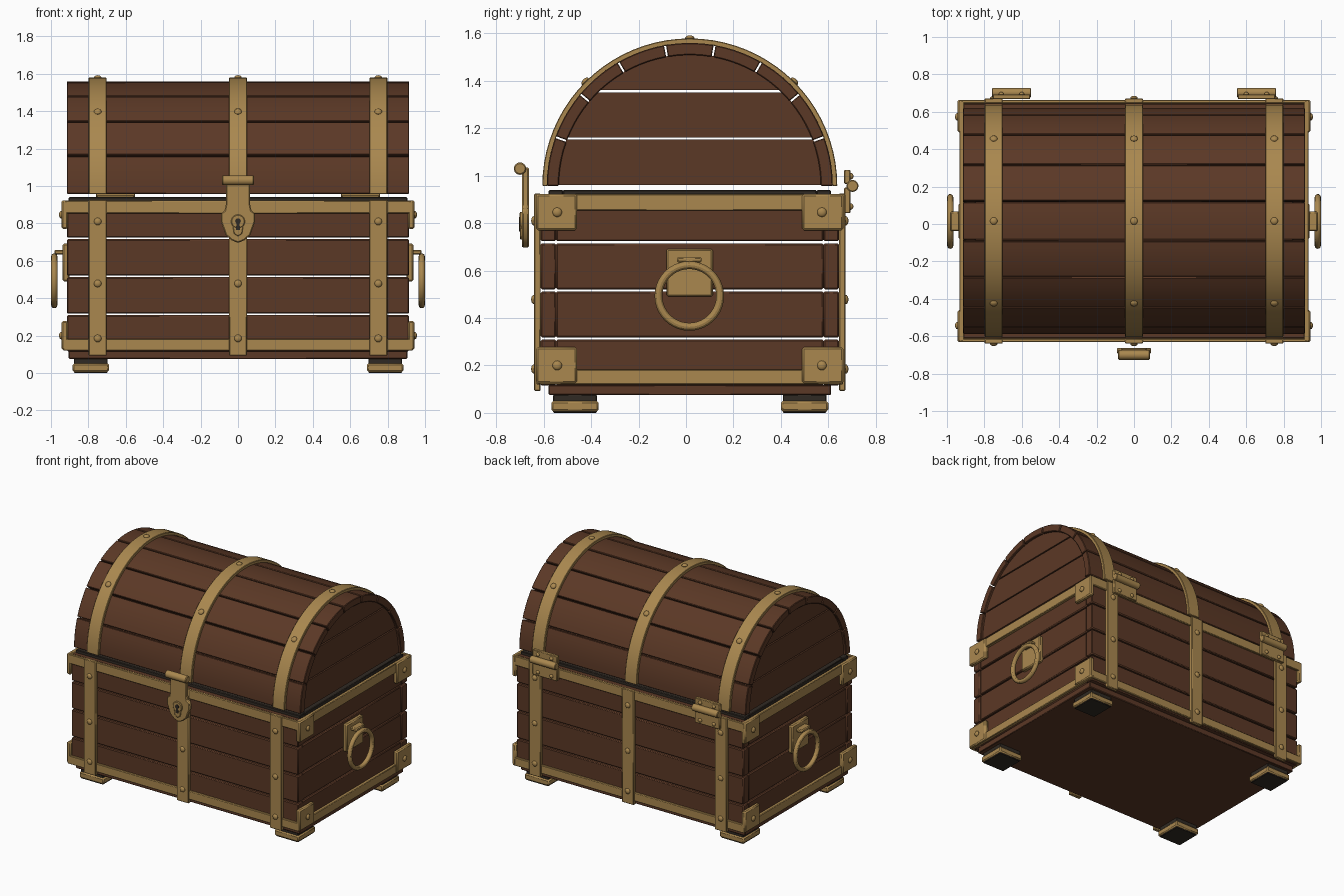
import bpy, bmesh, math
from mathutils import Matrix, Vector

if "Cube" in bpy.data.objects:
    bpy.data.objects.remove(bpy.data.objects["Cube"])

CY = 0.016          # chest centre line in y
LZ = 0.957          # height of the lid's arc centre


def material(name, rgb):
    m = bpy.data.materials.new(name)
    m.diffuse_color = (*rgb, 1)
    m.use_nodes = True
    m.node_tree.nodes["Principled BSDF"].inputs["Base Color"].default_value = m.diffuse_color
    return m


WOOD = material("brown wood", (0.105, 0.040, 0.019))
BRASS = material("aged brass", (0.40, 0.245, 0.078))
DARK = material("dark iron", (0.030, 0.023, 0.017))


def finish(bm, name, mat, bevel=0.0):
    bmesh.ops.recalc_face_normals(bm, faces=bm.faces)
    me = bpy.data.meshes.new(name)
    bm.to_mesh(me)
    bm.free()
    me.materials.append(mat)
    ob = bpy.data.objects.new(name, me)
    bpy.context.collection.objects.link(ob)
    if bevel:
        b = ob.modifiers.new("bevel", 'BEVEL')
        b.width, b.segments, b.limit_method = bevel, 1, 'ANGLE'
        b.angle_limit = math.radians(40)
    return ob


def box(name, mat, x, y, z, bevel=0.004):
    bm = bmesh.new()
    c = [sum(v) / 2 for v in (x, y, z)]
    s = [abs(v[1] - v[0]) for v in (x, y, z)]
    bmesh.ops.create_cube(bm, size=1, matrix=Matrix.Translation(c) @ Matrix.Diagonal((*s, 1)))
    return finish(bm, name, mat, bevel)


def prism(name, mat, pts, a, b, axis='X', bevel=0.004):
    """Extrude a 2D profile: (y, z) along x, or (x, z) along y."""
    bm = bmesh.new()
    place = (lambda p, t: (t, p[0], p[1])) if axis == 'X' else (lambda p, t: (p[0], t, p[1]))
    lo = [bm.verts.new(place(p, a)) for p in pts]
    hi = [bm.verts.new(place(p, b)) for p in pts]
    bm.faces.new(lo)
    bm.faces.new(hi[::-1])
    for i in range(len(pts)):
        j = (i + 1) % len(pts)
        bm.faces.new((lo[i], lo[j], hi[j], hi[i]))
    return finish(bm, name, mat, bevel)


def arc(r, a0, a1, n):
    return [(CY + r * math.cos(math.radians(a0 + (a1 - a0) * i / n)),
             LZ + r * math.sin(math.radians(a0 + (a1 - a0) * i / n))) for i in range(n + 1)]


def disc(name, mat, pos, direction, r, depth, seg=24, bevel=0.0):
    bm = bmesh.new()
    rot = Vector(direction).to_track_quat('Z', 'Y').to_matrix().to_4x4()
    bmesh.ops.create_cone(bm, cap_ends=True, segments=seg, radius1=r, radius2=r, depth=depth,
                          matrix=Matrix.Translation(pos) @ rot)
    return finish(bm, name, mat, bevel)


def rivet(name, pos, direction, r=0.02, h=0.012):
    bm = bmesh.new()
    rot = Vector(direction).to_track_quat('Z', 'Y').to_matrix().to_4x4()
    bmesh.ops.create_uvsphere(bm, u_segments=14, v_segments=8, radius=1,
                              matrix=Matrix.Translation(pos) @ rot @ Matrix.Diagonal((r, r, h, 1)))
    finish(bm, name, BRASS)


YF, YB = -0.613, 0.645      # outer wood faces, front and back

# Base slab and feet
box("base_slab", WOOD, (-0.905, 0.905), (CY - 0.595, CY + 0.595), (0.075, 0.118))
for sx in (-1, 1):
    for sy in (-1, 1):
        x, y = sx * 0.787, CY + sy * 0.484
        box("foot_block", DARK, (x - 0.09, x + 0.09), (y - 0.092, y + 0.092), (0, 0.078))
        box("foot_shoe", BRASS, (x - 0.098, x + 0.098), (y - 0.1, y + 0.1), (0.006, 0.05), 0.008)

# Body planks with open gaps
for i in range(4):
    z = (0.115 + 0.203 * i, 0.115 + 0.203 * i + 0.194)
    box("front_plank", WOOD, (-0.915, 0.915), (YF, YF + 0.065), z, 0.006)
    box("back_plank", WOOD, (-0.915, 0.915), (YB - 0.065, YB), z, 0.006)
    for s in (-1, 1):
        box("side_plank", WOOD, (s * 0.85, s * 0.91), (YF + 0.065, YB - 0.065), z, 0.006)

# Dark inner rim under the lid
for s in (-1, 1):
    y = CY + s * 0.565
    box("rim_long", DARK, (-0.905, 0.905), (y - 0.03, y + 0.03), (0.90, 0.94))
    box("rim_short", DARK, (s * 0.845, s * 0.905), (CY - 0.535, CY + 0.535), (0.90, 0.94))

# Horizontal brass bands and corner plates
for z in ((0.12, 0.182), (0.853, 0.922)):
    box("front_band", BRASS, (-0.935, 0.935), (YF - 0.018, YF), z)
    box("back_band", BRASS, (-0.935, 0.935), (YB, YB + 0.018), z)
    for s in (-1, 1):
        box("side_band", BRASS, (s * 0.908, s * 0.933), (YF - 0.017, YB + 0.017), z)
for s in (-1, 1):
    for z0 in (0.124, 0.77):
        for y0, y1 in ((YF - 0.019, -0.46), (0.49, YB + 0.019)):
            box("corner_plate", BRASS, (s * 0.91, s * 0.943), (y0, y1), (z0, z0 + 0.153), 0.008)
            rivet("corner_rivet", (s * 0.945, (-0.543 if y0 < 0 else 0.573), z0 + 0.076), (s, 0, 0))

# Lid: nine curved planks
for i in range(9):
    a0, a1 = i * 20 + (0.4 if i else 0), i * 20 + (19.6 if i < 8 else 20)
    prism("lid_plank", WOOD, arc(0.603, a0, a1, 5) + arc(0.552, a1, a0, 5), -0.915, 0.915)

# Lid end panels, three boards each
R = 0.556
for s in (-1, 1):
    for z0, z1 in ((0.003, 0.195), (0.204, 0.395), (0.404, R)):
        b0, b1 = (math.degrees(math.asin(z / R)) for z in (z0, z1))
        right = arc(R, b0, b1, 8)
        left = arc(R, 180 - b1, 180 - b0, 8)
        pts = right + (left[1:] if z1 == R else left)
        prism("lid_end_board", WOOD, pts, s * 0.85, s * 0.898, bevel=0)

# Vertical straps on body and lid, with rivets
for x in (-0.75, 0, 0.75):
    w = (x - 0.048, x + 0.048)
    box("front_strap", BRASS, w, (YF - 0.027, YF), (0.093, 0.925))
    box("back_strap", BRASS, w, (YB, YB + 0.027), (0.093, 0.925))
    prism("lid_strap", BRASS, arc(0.622, 0, 180, 40) + arc(0.60, 180, 0, 40), *w, bevel=0.003)
    for z in (0.185, 0.478, 0.81):
        rivet("front_rivet", (x, YF - 0.028, z), (0, -1, 0))
        rivet("back_rivet", (x, YB + 0.028, z), (0, 1, 0))
    for a in (45, 90, 135):
        c, d = math.cos(math.radians(a)), math.sin(math.radians(a))
        rivet("lid_rivet", (x, CY + 0.623 * c, LZ + 0.623 * d), (0, c, d))

# Latch: hasp plate, roller bar, keyhole
half = [(0.065, 1.035), (0.065, 0.90), (0.072, 0.868), (0.09, 0.855), (0.092, 0.81),
        (0.066, 0.738), (0.035, 0.71)]
prism("latch_hasp", BRASS, half + [(0, 0.695)] + [(-x, z) for x, z in half[::-1]],
      -0.692, -0.662, 'Y', 0.006)
disc("latch_bar", BRASS, (0, -0.70, 1.03), (1, 0, 0), 0.026, 0.172, bevel=0.005)
disc("keyhole_boss", BRASS, (0, -0.695, 0.81), (0, -1, 0), 0.037, 0.014, bevel=0.004)
prism("keyhole_plate", BRASS, [(-0.03, 0.80), (0.03, 0.80), (0.022, 0.745), (0, 0.73), (-0.022, 0.745)],
      -0.70, -0.69, 'Y', 0.003)
disc("keyhole_round", DARK, (0, -0.7025, 0.812), (0, -1, 0), 0.015, 0.005)
prism("keyhole_slot", DARK, [(-0.006, 0.81), (0.006, 0.81), (0.012, 0.765), (-0.012, 0.765)],
      -0.7045, -0.698, 'Y', 0)

# Hinges on the back
for s in (-1, 1):
    x = s * 0.655
    box("hinge_upper_leaf", BRASS, (x - 0.1, x + 0.1), (0.667, 0.693), (0.965, 1.025))
    box("hinge_lower_leaf", BRASS, (x - 0.1, x + 0.1), (0.667, 0.693), (0.842, 0.95))
    disc("hinge_knuckle", BRASS, (x, 0.702, LZ), (1, 0, 0), 0.025, 0.21, bevel=0.004)
    for dx in (-0.055, 0.055):
        for z in (0.87, 0.998):
            rivet("hinge_screw", (x + dx, 0.694, z), (0, 1, 0), 0.014, 0.012)

# Side handles: plate, bracket and ring
for s in (-1, 1):
    box("handle_plate", BRASS, (s * 0.90, s * 0.937), (-0.083, 0.113), (0.49, 0.692), 0.008)
    box("handle_bracket", BRASS, (s * 0.93, s * 0.982), (-0.038, 0.066), (0.634, 0.658), 0.006)
    bpy.ops.mesh.primitive_torus_add(major_radius=0.13, minor_radius=0.0165, major_segments=40,
                                     minor_segments=12, location=(s * 0.9825, CY - 0.002, 0.493),
                                     rotation=(0, math.pi / 2, 0))
    ring = bpy.context.object
    ring.name = "handle_ring"
    ring.data.materials.append(BRASS)

# Smooth round parts, keep edges sharp
for ob in bpy.data.objects:
    ob.select_set(True)
bpy.context.view_layer.objects.active = bpy.data.objects["base_slab"]
bpy.ops.object.shade_smooth_by_angle(angle=math.radians(30))
